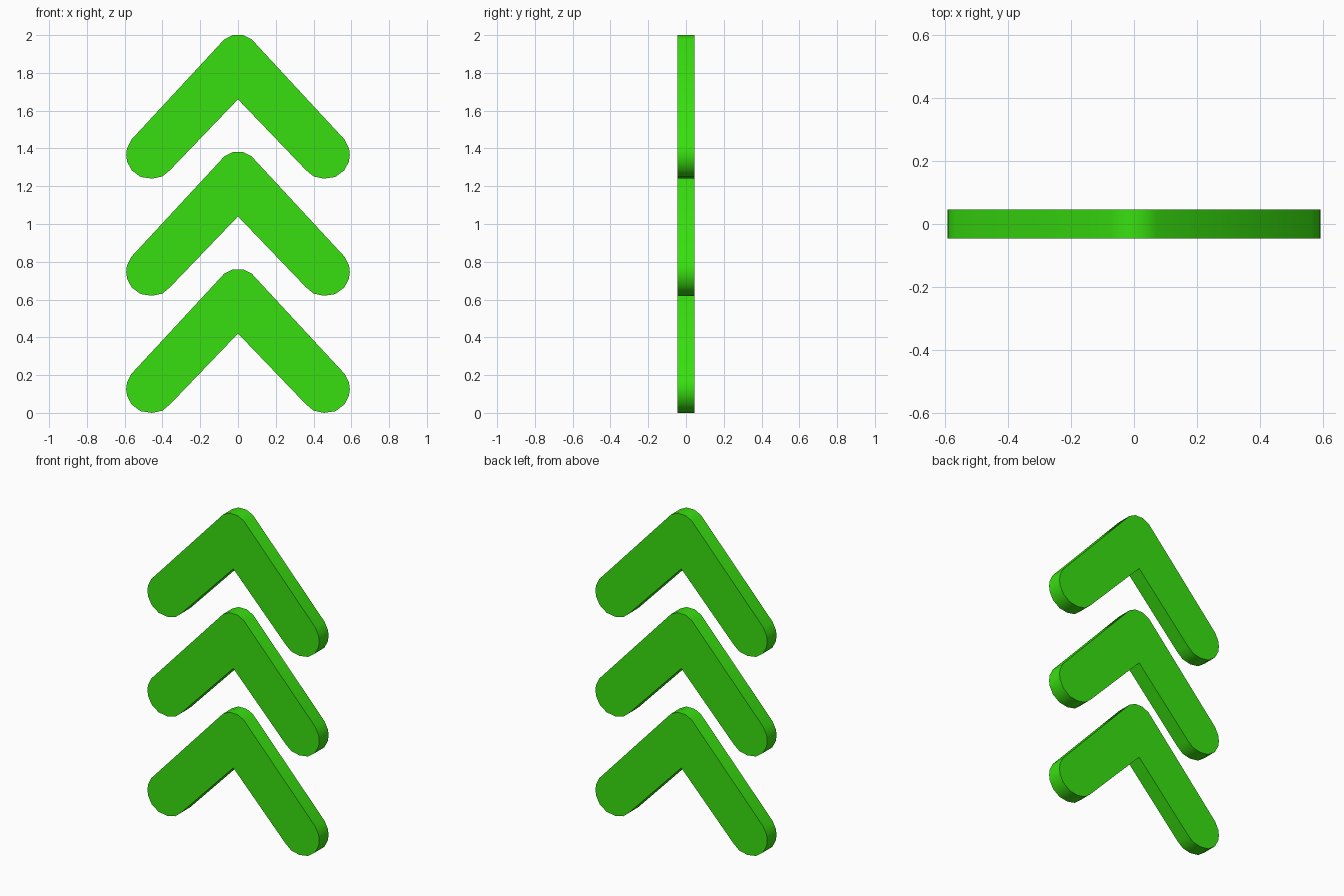
import bpy
import bmesh

if "Cube" in bpy.data.objects:
    bpy.data.objects.remove(bpy.data.objects["Cube"])

green = bpy.data.materials.new("bright_green")
green.diffuse_color = (0.04, 0.74, 0.005, 1.0)
green.use_nodes = True
green.node_tree.nodes["Principled BSDF"].inputs["Base Color"].default_value = green.diffuse_color

HALF_DEPTH = 0.046
STEP = 0.62

# Right half of the chevron outline, from apex round the arm tip
half = [(0.028, 0.76), (0.072, 0.738), (0.565, 0.206), (0.588, 0.16),
        (0.592, 0.125), (0.587, 0.09), (0.563, 0.044), (0.515, 0.009),
        (0.455, 0.0), (0.40, 0.012), (0.36, 0.045)]
# Mirror it, joining at the inner notch
outline = half + [(0.0, 0.42)] + [(-x, z) for x, z in reversed(half)]


def chevron(name, base):
    bm = bmesh.new()
    face = bm.faces.new([bm.verts.new((x, -HALF_DEPTH, z)) for x, z in outline])
    back = bmesh.ops.extrude_face_region(bm, geom=[face], use_keep_orig=True)
    moved = [v for v in back["geom"] if isinstance(v, bmesh.types.BMVert)]
    bmesh.ops.translate(bm, verts=moved, vec=(0, 2 * HALF_DEPTH, 0))
    bmesh.ops.recalc_face_normals(bm, faces=bm.faces)
    # Rounded rim is smooth, front and back stay crisp
    for f in bm.faces:
        f.smooth = True
    for e in bm.edges:
        e.smooth = e.calc_face_angle(0) < 0.7
    mesh = bpy.data.meshes.new(name)
    bm.to_mesh(mesh)
    bm.free()
    mesh.materials.append(green)
    obj = bpy.data.objects.new(name, mesh)
    obj.location.z = base
    bpy.context.collection.objects.link(obj)


# Three stacked arrows
for i, name in enumerate(("lower_chevron", "middle_chevron", "upper_chevron")):
    chevron(name, i * STEP)
